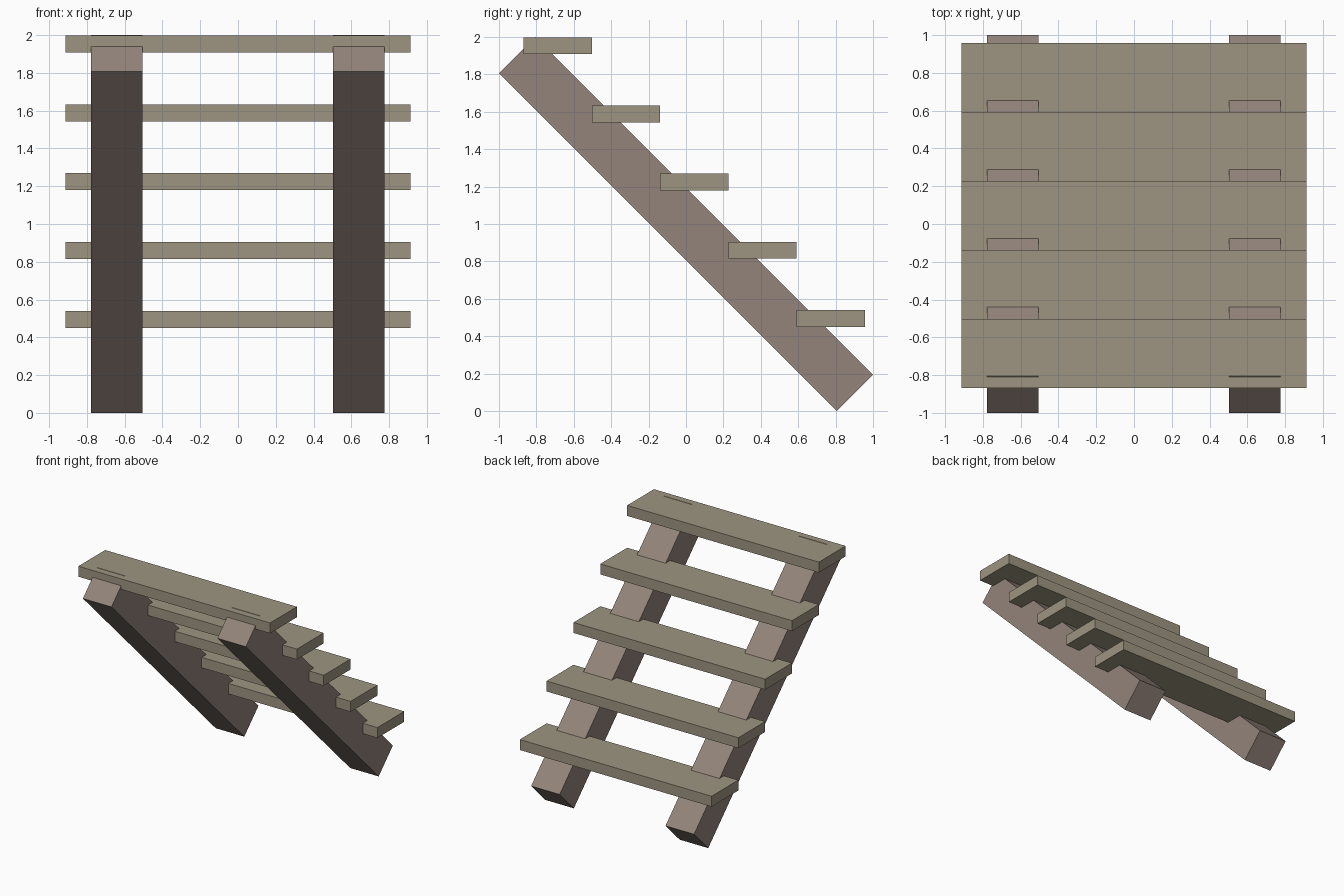
import bpy
import bmesh

if "Cube" in bpy.data.objects:
    bpy.data.objects.remove(bpy.data.objects["Cube"])


def material(name, color):
    m = bpy.data.materials.new(name)
    m.diffuse_color = color
    m.use_nodes = True
    m.node_tree.nodes["Principled BSDF"].inputs["Base Color"].default_value = m.diffuse_color
    return m


tread_wood = material("tread_wood", (0.34, 0.30, 0.22, 1))
stringer_wood = material("stringer_wood", (0.29, 0.23, 0.195, 1))


def extrude_profile(name, profile, x0, x1, mat):
    """Extrude a closed (y, z) profile along x."""
    bm = bmesh.new()
    face = bm.faces.new([bm.verts.new((x0, y, z)) for y, z in profile])
    ext = bmesh.ops.extrude_face_region(bm, geom=[face])
    verts = [v for v in ext["geom"] if isinstance(v, bmesh.types.BMVert)]
    bmesh.ops.translate(bm, verts=verts, vec=(x1 - x0, 0, 0))
    bmesh.ops.recalc_face_normals(bm, faces=bm.faces)
    mesh = bpy.data.meshes.new(name)
    bm.to_mesh(mesh)
    bm.free()
    mesh.materials.append(mat)
    obj = bpy.data.objects.new(name, mesh)
    bpy.context.collection.objects.link(obj)
    return obj


# Two sloping square-ended beams
beam = [(0.807, 0.0), (1.0, 0.193), (-0.807, 2.0), (-1.0, 1.807)]
for side, x0 in (("left", -0.777), ("right", 0.503)):
    extrude_profile(side + "_stringer", beam, x0, x0 + 0.272, stringer_wood)

# Five treads, climbing towards the front
depth, rise, thick = 0.365, 0.3645, 0.09
for i in range(5):
    y, z = 0.957 - depth * i, 0.54 + rise * i
    board = [(y - depth, z - thick), (y, z - thick), (y, z), (y - depth, z)]
    extrude_profile(f"tread_{i + 1}", board, -0.913, 0.913, tread_wood)
